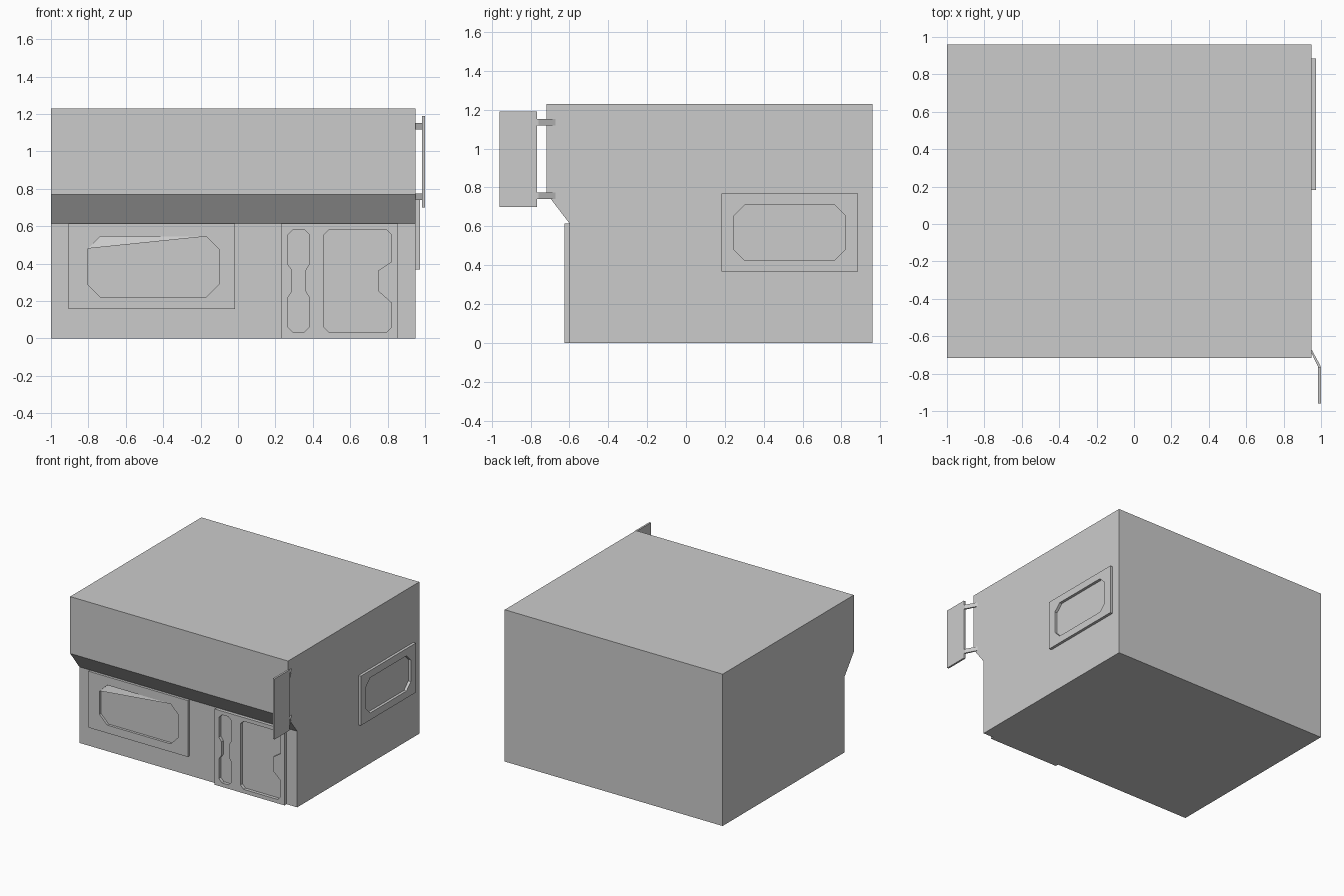
import bpy, bmesh
from mathutils import Vector

if "Cube" in bpy.data.objects:
    bpy.data.objects.remove(bpy.data.objects["Cube"])


def slab(name, loops, place, push):
    """Fill 2D outlines (later loops are holes), then extrude by push."""
    bm = bmesh.new()
    for loop in loops:
        vs = [bm.verts.new(place(a, b)) for a, b in loop]
        for i, v in enumerate(vs):
            bm.edges.new((v, vs[i - 1]))
    if len(loops) == 1:
        bm.faces.new(bm.verts)
    else:
        bmesh.ops.triangle_fill(bm, edges=bm.edges[:], use_beauty=True,
                                use_dissolve=False, normal=Vector(push))
    ext = bmesh.ops.extrude_face_region(bm, geom=bm.faces[:], use_keep_orig=True)
    moved = [g for g in ext["geom"] if isinstance(g, bmesh.types.BMVert)]
    bmesh.ops.translate(bm, verts=moved, vec=push)
    bmesh.ops.recalc_face_normals(bm, faces=bm.faces[:])
    me = bpy.data.meshes.new(name)
    bm.to_mesh(me)
    bm.free()
    ob = bpy.data.objects.new(name, me)
    bpy.context.collection.objects.link(ob)
    return ob


def rect(a0, a1, b0, b1):
    return [(a0, b0), (a1, b0), (a1, b1), (a0, b1)]


def octagon(a0, a1, b0, b1, c):
    return [(a0 + c, b0), (a1 - c, b0), (a1, b0 + c), (a1, b1 - c),
            (a1 - c, b1), (a0 + c, b1), (a0, b1 - c), (a0, b0 + c)]


WALL = -0.60
front = lambda x, z: (x, WALL, z)
side = lambda y, z: (0.95, y, z)

# Main building with overhanging upper storey
slab("building", [[(0.96, 0), (0.96, 1.228), (-0.717, 1.228), (-0.717, 0.768),
                   (WALL, 0.615), (WALL, 0)]],
     lambda y, z: (-1, y, z), (1.95, 0, 0))

# Front window frame and its slanted corner flap
slab("front_window_frame", [rect(-0.905, -0.015, 0.157, 0.613),
                            octagon(-0.805, -0.102, 0.222, 0.545, 0.068)],
     front, (0, -0.02, 0))
flap = bpy.data.meshes.new("window_flap")
flap.from_pydata([(-0.805, -0.62, 0.48), (-0.17, -0.62, 0.545), (-0.737, WALL, 0.545)],
                 [], [(0, 1, 2)])
bpy.context.collection.objects.link(bpy.data.objects.new("window_flap", flap))

# Door surround with a narrow slot and a wide notched panel
c = 0.028
slot = octagon(0.267, 0.38, 0.032, 0.583, c)
slot = (slot[:3] + [(0.38, 0.22), (0.36, 0.253), (0.36, 0.363), (0.38, 0.395)]
        + slot[3:7] + [(0.267, 0.395), (0.29, 0.363), (0.29, 0.253), (0.267, 0.22)]
        + slot[7:])
panel = octagon(0.46, 0.82, 0.032, 0.583, c)
panel = (panel[:3] + [(0.82, 0.19), (0.75, 0.253), (0.75, 0.363), (0.82, 0.41)]
         + panel[3:])
slab("door", [rect(0.23, 0.855, 0, 0.613), slot, panel], front, (0, -0.026, 0))

# Side window frame
slab("side_window_frame", [rect(0.182, 0.885, 0.368, 0.768),
                           octagon(0.247, 0.82, 0.425, 0.71, 0.055)],
     side, (0.022, 0, 0))

# Hanging sign and its two angled arms
slab("sign_board", [rect(-0.96, -0.768, 0.70, 1.19)],
     lambda y, z: (0.985, y, z), (0.015, 0, 0))
for label, z in (("lower", 0.74), ("upper", 1.118)):
    slab("sign_arm_" + label,
         [[(0.949, -0.67), (0.998, -0.76), (0.998, -0.77), (0.987, -0.77), (0.949, -0.69)]],
         lambda x, y: (x, y, z), (0, 0, 0.034))
